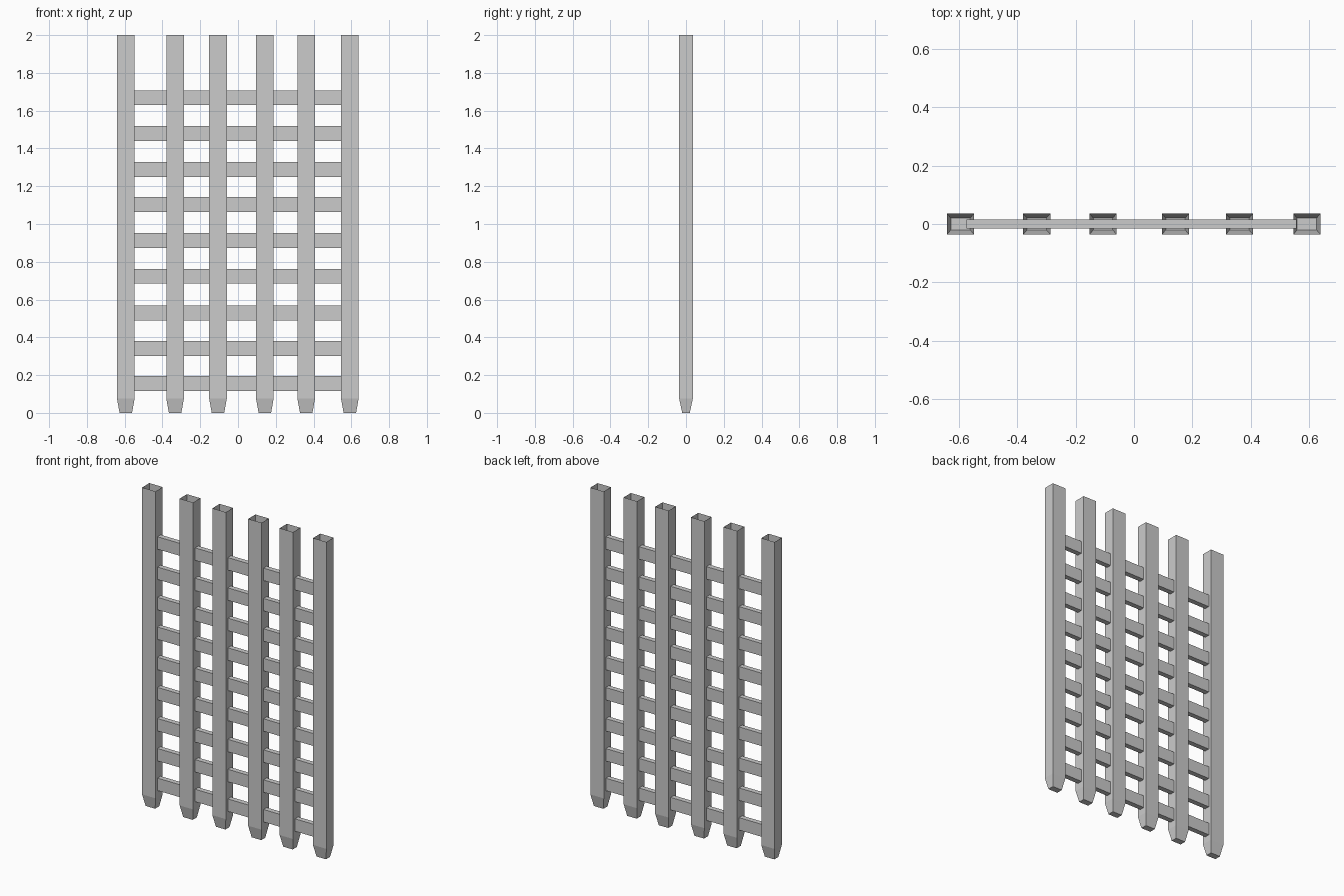
import bpy, bmesh

if "Cube" in bpy.data.objects:
    bpy.data.objects.remove(bpy.data.objects["Cube"])

POST_X = [-0.594, -0.333, -0.106, 0.142, 0.361, 0.592]
RAIL_Z = [0.155, 0.341, 0.529, 0.724, 0.913, 1.103, 1.289, 1.479, 1.669]


def make_object(name, bm, loc):
    bmesh.ops.recalc_face_normals(bm, faces=bm.faces)
    mesh = bpy.data.meshes.new(name)
    bm.to_mesh(mesh)
    bm.free()
    obj = bpy.data.objects.new(name, mesh)
    obj.location = loc
    bpy.context.collection.objects.link(obj)


def post(name, x):
    # Square tube with an open top and a tapered, closed foot
    bm = bmesh.new()
    rings = []
    for hx, hy, z in [(0.033, 0.02, 0), (0.0465, 0.036, 0.075), (0.0465, 0.036, 2)]:
        rings.append([bm.verts.new((sx * hx, sy * hy, z))
                      for sx, sy in [(-1, -1), (1, -1), (1, 1), (-1, 1)]])
    bm.faces.new(rings[0][::-1])
    for low, high in zip(rings, rings[1:]):
        for i in range(4):
            j = (i + 1) % 4
            bm.faces.new((low[i], low[j], high[j], high[i]))
    make_object(name, bm, (x, 0, 0))


def rail(name, z, x0=-0.573, x1=0.556):
    # Flat slat running through all the posts
    bm = bmesh.new()
    bmesh.ops.create_cube(bm, size=1)
    bmesh.ops.scale(bm, vec=(x1 - x0, 0.032, 0.078), verts=bm.verts)
    make_object(name, bm, ((x0 + x1) / 2, 0, z))


for n, x in enumerate(POST_X, 1):
    post(f"fence_post_{n}", x)
for n, z in enumerate(RAIL_Z, 1):
    rail(f"cross_rail_{n}", z)
